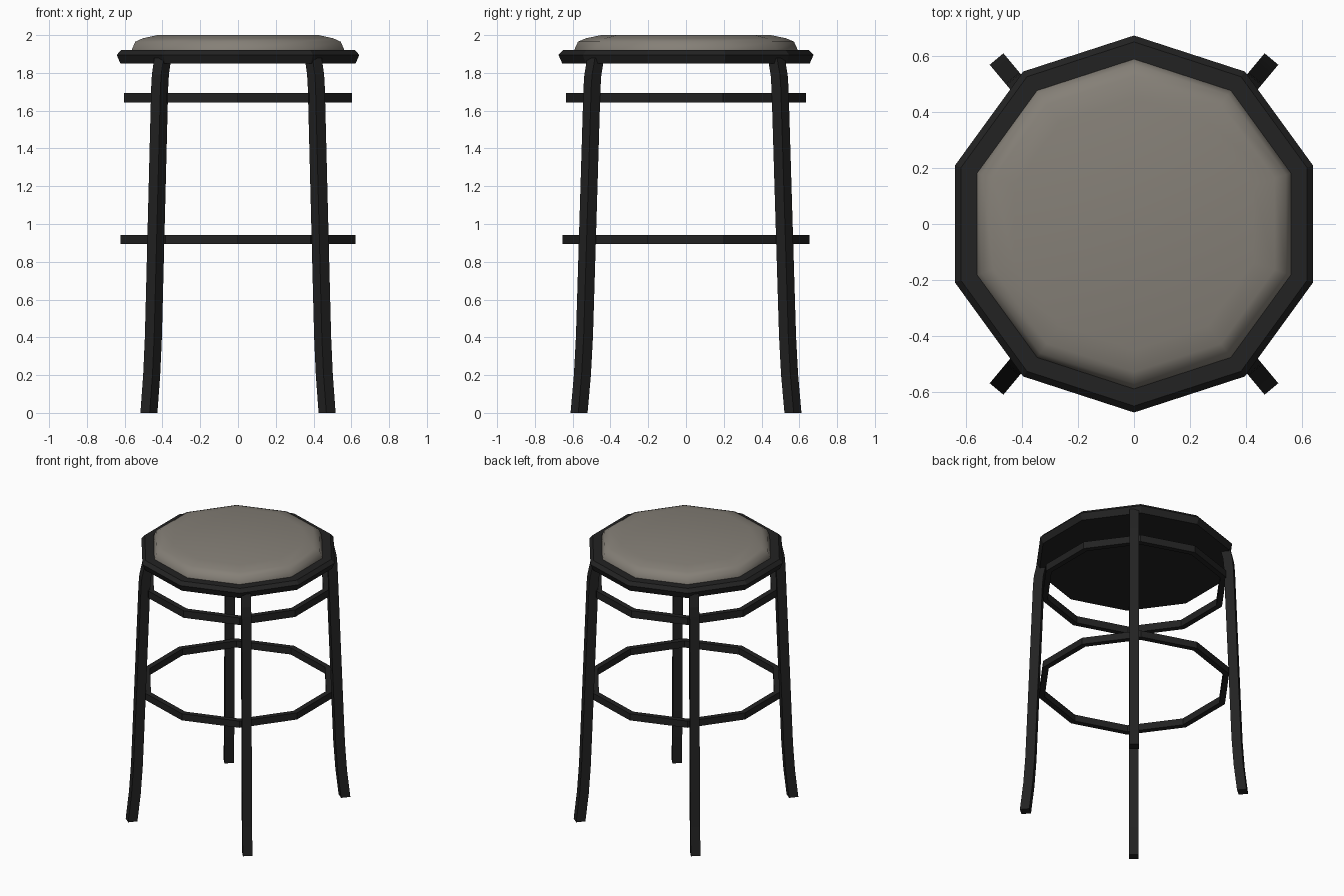
import bpy, bmesh, math
from mathutils import Vector

if "Cube" in bpy.data.objects:
    bpy.data.objects.remove(bpy.data.objects["Cube"])

SIDES = 10


def material(name, rgb):
    m = bpy.data.materials.new(name)
    m.diffuse_color = (*rgb, 1)
    m.use_nodes = True
    m.node_tree.nodes["Principled BSDF"].inputs["Base Color"].default_value = m.diffuse_color
    return m


black = material("black_metal", (0.016, 0.016, 0.016))
fabric = material("warm_grey_fabric", (0.235, 0.215, 0.185))


def finish(name, bm, mat, smooth=False):
    bmesh.ops.recalc_face_normals(bm, faces=bm.faces)
    me = bpy.data.meshes.new(name)
    bm.to_mesh(me)
    bm.free()
    me.materials.append(mat)
    for p in me.polygons:
        p.use_smooth = smooth
    ob = bpy.data.objects.new(name, me)
    bpy.context.collection.objects.link(ob)
    return ob


def lathe(name, profile, mat, closed=False, smooth=False):
    """Spin (radius, z) points into a ten-sided part; open profiles get end caps."""
    bm = bmesh.new()
    loops = []
    for r, z in profile:
        angles = [math.pi / 2 + math.tau * i / SIDES for i in range(SIDES)]
        loops.append([bm.verts.new((r * math.cos(a), r * math.sin(a), z)) for a in angles])
    pairs = list(zip(loops, loops[1:]))
    if closed:
        pairs.append((loops[-1], loops[0]))
    else:
        bm.faces.new(loops[0])
        bm.faces.new(loops[-1])
    for a, b in pairs:
        for i in range(SIDES):
            j = (i + 1) % SIDES
            bm.faces.new((a[i], a[j], b[j], b[i]))
    return finish(name, bm, mat, smooth)


# Seat base with bevelled rim, and the padded cushion
lathe("seat_base", [(0.655, 1.85), (0.675, 1.895), (0.652, 1.92)], black)
lathe("cushion", [(0.592, 1.91), (0.59, 1.925), (0.572, 1.965), (0.53, 1.983), (0.45, 2.0)],
      fabric, smooth=True)


# Brace rings
def ring(name, radius, z0, z1, thick=0.04):
    inner = radius - thick
    lathe(name, [(radius, z0), (radius, z1), (inner, z1), (inner, z0)], black, closed=True)


ring("upper_brace_ring", 0.634, 1.642, 1.694)
ring("foot_rest_ring", 0.655, 0.894, 0.943)

# Legs: square bar swept along a bent path of (radius, z)
PATH = [(0.737, 0), (0.714, 0.2), (0.70, 0.4), (0.692, 0.6), (0.648, 1.72),
        (0.642, 1.79), (0.622, 1.88)]
HALF = 0.032


def leg(name, angle):
    out = Vector((math.cos(angle), math.sin(angle), 0))
    side = Vector((-out.y, out.x, 0))
    bm = bmesh.new()
    loops = []
    for r, z in PATH:
        c = out * r + Vector((0, 0, z))
        loops.append([bm.verts.new(c + out * HALF * a + side * HALF * b)
                      for a, b in ((-1, -1), (1, -1), (1, 1), (-1, 1))])
    bm.faces.new(loops[0])
    bm.faces.new(loops[-1])
    for a, b in zip(loops, loops[1:]):
        for i in range(4):
            j = (i + 1) % 4
            bm.faces.new((a[i], a[j], b[j], b[i]))
    finish(name, bm, black)


A = math.radians(50.2)
for name, angle in (("back_right_leg", A), ("back_left_leg", math.pi - A),
                    ("front_left_leg", math.pi + A), ("front_right_leg", -A)):
    leg(name, angle)
